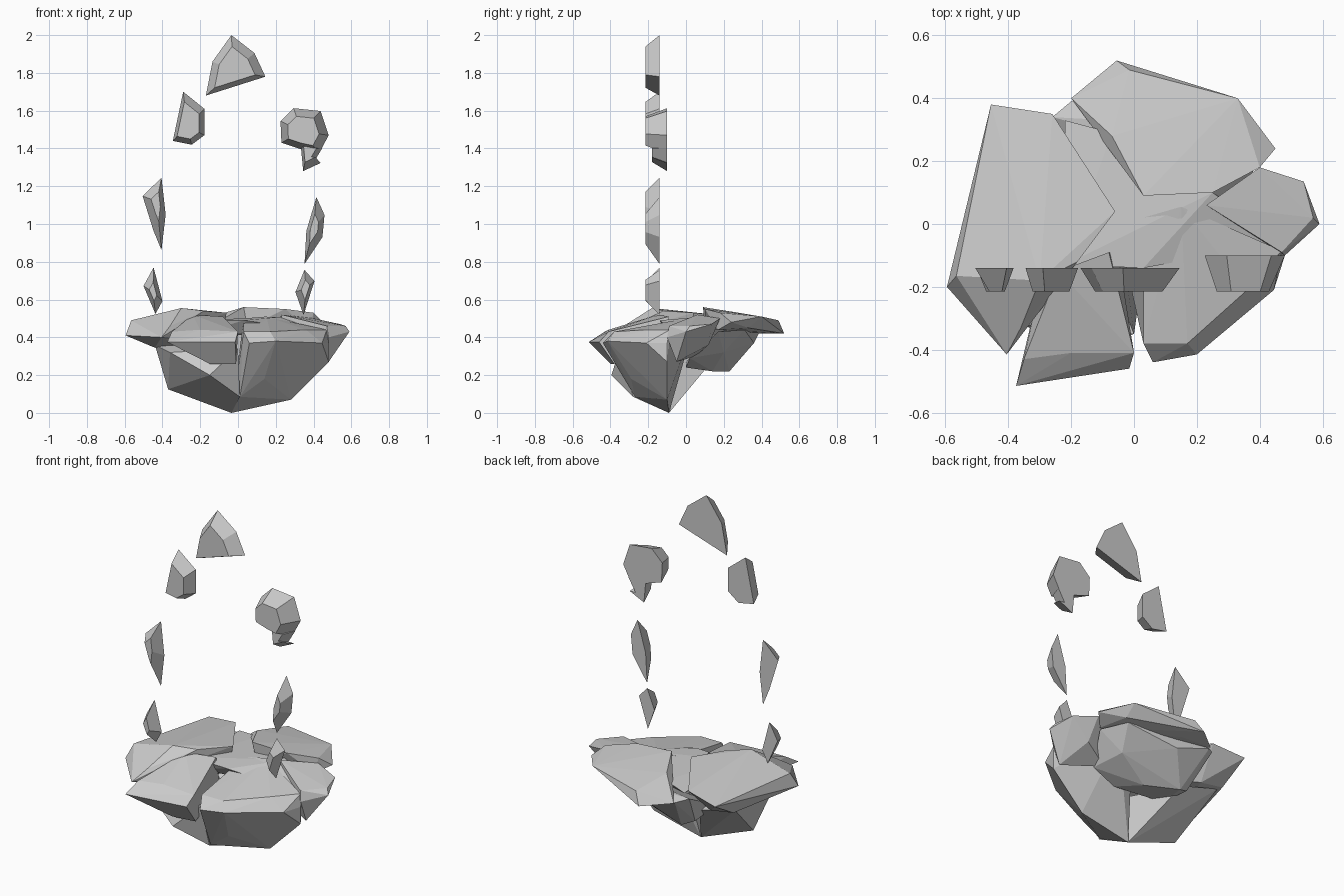
import bpy, bmesh


def finish(bm, name):
    bmesh.ops.recalc_face_normals(bm, faces=bm.faces)
    mesh = bpy.data.meshes.new(name)
    bm.to_mesh(mesh)
    bm.free()
    ob = bpy.data.objects.new(name, mesh)
    bpy.context.collection.objects.link(ob)
    return ob


def rock(name, top, rim, under):
    """Faceted boulder: convex hull over its top, rim and underside corners."""
    bm = bmesh.new()
    for p in top + rim + under:
        bm.verts.new(p)
    bmesh.ops.convex_hull(bm, input=bm.verts)
    loose = [v for v in bm.verts if not v.link_faces]
    bmesh.ops.delete(bm, geom=loose, context='VERTS')
    bmesh.ops.dissolve_limit(bm, angle_limit=0.03, verts=bm.verts, edges=bm.edges)
    return finish(bm, name)


def shard(name, outline, centre, scale, back=-0.14, front=-0.215):
    """Flat-backed splinter with a smaller chipped face at the front."""
    bm = bmesh.new()
    cx, cz = centre
    a = [bm.verts.new((x, back, z)) for x, z in outline]
    b = [bm.verts.new((cx + (x - cx) * scale, front, cz + (z - cz) * scale))
         for x, z in outline]
    bm.faces.new(a)
    bm.faces.new(b[::-1])
    n = len(a)
    for i in range(n):
        j = (i + 1) % n
        bm.faces.new((a[i], a[j], b[j], b[i]))
    return finish(bm, name)


# Cracked platform slabs
rock("left_slab",
     [(-.455, .38, .47), (-.26, .35, .5), (-.06, .04, .53), (-.18, -.12, .54),
      (-.3, -.18, .555), (-.36, -.33, .46), (-.565, -.165, .49)],
     [(-.595, -.2, .41), (-.405, -.415, .4)],
     [(-.44, -.2, .345), (-.3, -.2, .36), (-.3, .2, .34), (-.1, .05, .36), (-.45, .2, .365)])
rock("back_slab",
     [(.03, .09, .56), (.25, .1, .55), (.4, .18, .53), (.45, .24, .48),
      (.33, .4, .51), (-.015, .49, .49), (-.07, .28, .53)],
     [(-.055, .52, .42), (-.2, .4, .43)],
     [(.33, .33, .45), (0, .4, .42), (.05, .1, .45), (.38, .17, .44)])
rock("right_slab",
     [(.4, .18, .5), (.54, .135, .47), (.57, .02, .46), (.47, -.09, .46), (.23, .06, .52)],
     [(.59, 0, .43), (.48, -.1, .4)],
     [(.42, .12, .36), (.48, -.05, .27), (.25, .05, .3)])
rock("front_right_slab",
     [(.03, .02, .5), (.15, .055, .51), (.47, -.085, .44), (.36, -.21, .44),
      (.17, -.38, .43), (.03, -.38, .43)],
     [(.48, -.1, .37), (.445, -.21, .37), (.2, -.415, .38), (.06, -.44, .37)],
     [(.48, -.1, .27), (.28, -.1, .07), (.14, -.29, .18), (.01, -.27, .085), (-.035, -.09, 0)])
rock("front_left_slab",
     [(-.08, -.09, .51), (-.24, -.15, .52), (-.35, -.43, .43), (-.2, -.41, .44), (0, -.41, .43)],
     [(-.375, -.515, .375), (-.19, -.46, .38), (-.015, -.46, .375)],
     [(-.15, -.4, .26), (-.01, -.38, .26), (-.3, -.2, .36), (-.05, -.1, .36)])

# Underside boulders and filled middle
rock("lower_left_rock",
     [(-.44, -.19, .36), (-.44, .17, .365), (-.2, .16, .3), (0, -.35, .34)],
     [(-.15, -.395, .2), (-.36, -.32, .32)],
     [(-.37, -.1, .125), (-.035, -.09, 0), (.01, -.28, .085)])
rock("lower_back_rock",
     [(-.2, .39, .43), (-.26, .34, .45), (.3, .31, .44), (.38, .17, .43)],
     [(0, .36, .37), (-.2, .2, .25), (.3, .02, .29), (.25, .2, .32)],
     [(.05, .14, .22), (-.13, .23, .22), (.14, 0, .24), (-.2, .0, .27)])
rock("core_rock",
     [(-.22, -.13, .49), (.03, -.14, .49), (.46, -.06, .43), (.25, .1, .51), (-.07, .29, .49),
      (-.22, .33, .47)],
     [], [(-.2, -.1, .42), (.2, .05, .42), (0, .2, .42), (.42, 0, .4)])

# Arch of floating splinters
shard("top_shard", [(-.17, 1.68), (-.135, 1.86), (-.035, 2), (.087, 1.905), (.145, 1.78)],
      (-.025, 1.81), .68)
shard("upper_left_shard", [(-.29, 1.7), (-.178, 1.61), (-.178, 1.47), (-.245, 1.42), (-.345, 1.44)],
      (-.27, 1.52), .7)
shard("middle_left_shard", [(-.405, 1.245), (-.383, 1.05), (-.405, .862), (-.447, .963), (-.505, 1.148)],
      (-.43, 1.12), .4)
shard("lower_left_shard", [(-.447, .77), (-.4, .592), (-.437, .524), (-.5, .672)],
      (-.45, .64), .4)
shard("upper_right_shard",
      [(.295, 1.613), (.437, 1.598), (.48, 1.47), (.43, 1.375), (.335, 1.395), (.23, 1.43), (.225, 1.545)],
      (.335, 1.49), .65, back=-.10)
shard("upper_right_splinter",
      [(.332, 1.42), (.445, 1.4), (.4, 1.325), (.437, 1.323), (.345, 1.28)],
      (.37, 1.4), .6, back=-.10, front=-.18)
shard("middle_right_shard", [(.415, 1.143), (.458, 1.048), (.447, .931), (.352, .788), (.362, .963)],
      (.4, .98), .45)
shard("lower_right_shard", [(.352, .757), (.405, .698), (.347, .518), (.304, .64)],
      (.36, .66), .45)
